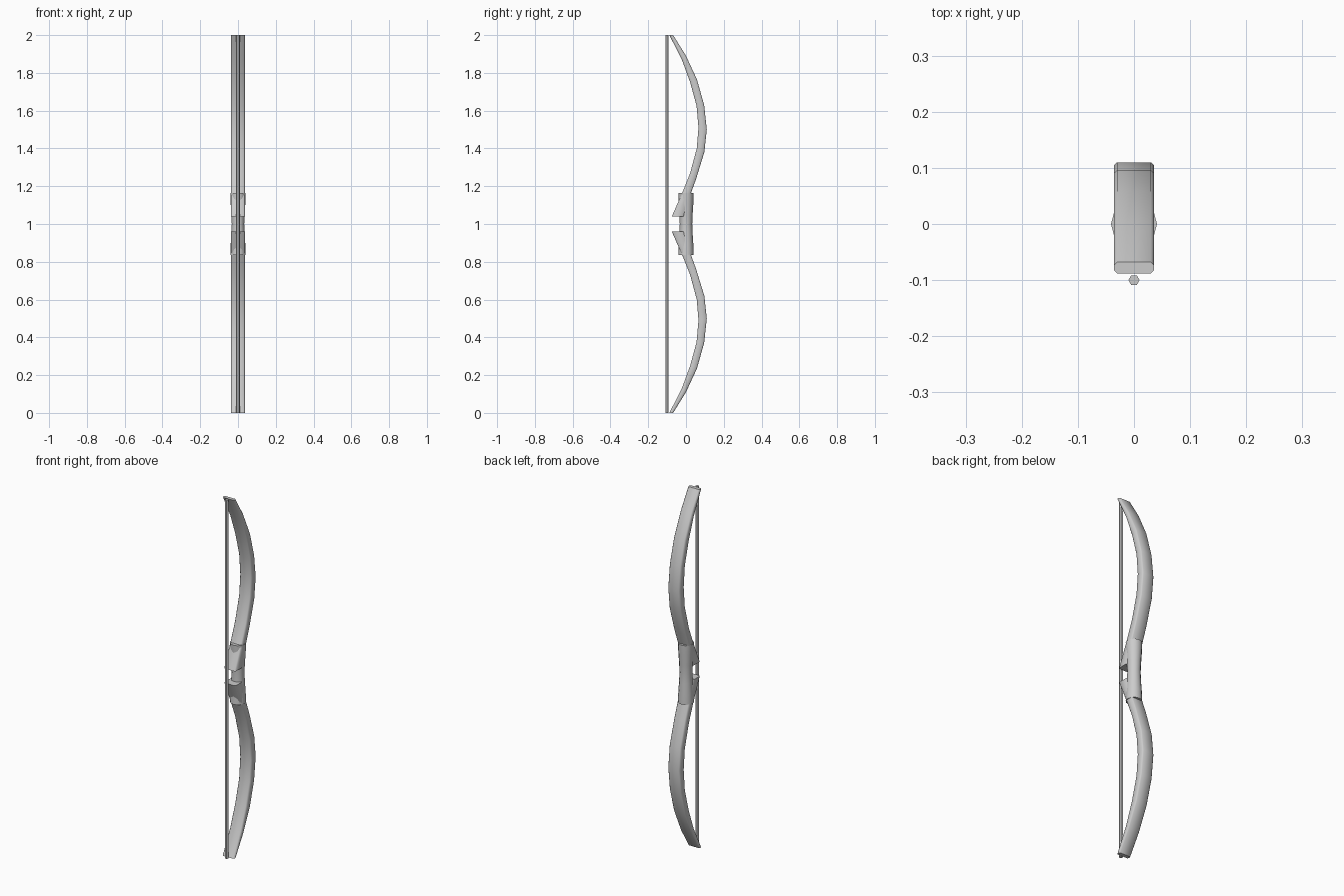
import bpy
import bmesh
from math import cos, sin, tau
from mathutils import Vector

cube = bpy.data.objects.get("Cube")
if cube:
    bpy.data.objects.remove(cube, do_unlink=True)


def loft(name, rings, angle=0.7):
    """Skin a list of equal-sized rings and cap both ends."""
    bm = bmesh.new()
    loops = [[bm.verts.new(p) for p in ring] for ring in rings]
    n = len(loops[0])
    for a, b in zip(loops, loops[1:]):
        for i in range(n):
            j = (i + 1) % n
            bm.faces.new((a[i], a[j], b[j], b[i]))
    bm.faces.new(loops[0])
    bm.faces.new(loops[-1])
    bmesh.ops.recalc_face_normals(bm, faces=bm.faces)
    mesh = bpy.data.meshes.new(name)
    bm.to_mesh(mesh)
    bm.free()
    obj = bpy.data.objects.new(name, mesh)
    bpy.context.collection.objects.link(obj)
    bpy.ops.object.select_all(action='DESELECT')
    obj.select_set(True)
    bpy.context.view_layer.objects.active = obj
    bpy.ops.object.shade_smooth_by_angle(angle=angle)
    return obj


def circle(radius, sides, y, z):
    return [(radius * cos(tau * i / sides), y + radius * sin(tau * i / sides), z)
            for i in range(sides)]


def limb_ring(outer, inner, flip):
    """Rectangular section with softened corners between two side-profile points."""
    half, cut = 0.036, 0.006
    o, i = Vector((0, *outer)), Vector((0, *inner))
    step = (i - o).normalized() * cut
    x, xc = Vector((half, 0, 0)), Vector((half - cut, 0, 0))
    pts = [o + xc, o + x + step, i + x - step, i + xc,
           i - xc, i - x - step, o - x + step, o - xc]
    if flip:
        for p in pts:
            p.z = 2 - p.z
    return pts


# Limb side profile from tip to handle: (y, z) on the back, (y, z) on the belly
profile = [
    ((-0.068, 2.0), (-0.088, 2.0)),
    ((0.0, 1.89), (-0.022, 1.87)),
    ((0.058, 1.765), (0.022, 1.75)),
    ((0.096, 1.63), (0.056, 1.625)),
    ((0.110, 1.5), (0.066, 1.51)),
    ((0.097, 1.38), (0.057, 1.4)),
    ((0.054, 1.24), (0.022, 1.27)),
    ((0.025, 1.16), (-0.016, 1.175)),
    ((-0.012, 1.04), (-0.075, 1.04)),
]
for name, flip in (("upper_limb", False), ("lower_limb", True)):
    loft(name, [limb_ring(o, i, flip) for o, i in profile], 0.9)

# Waisted grip between the limbs
grip = [(0.041, -0.165), (0.039, -0.11), (0.035, -0.05), (0.033, 0),
        (0.035, 0.05), (0.039, 0.11), (0.041, 0.165)]
loft("grip", [circle(r, 12, 0, 1 + z) for r, z in grip])

# Taut string from tip to tip
loft("bowstring", [circle(0.01, 6, -0.1, z) for z in (0, 2)])
